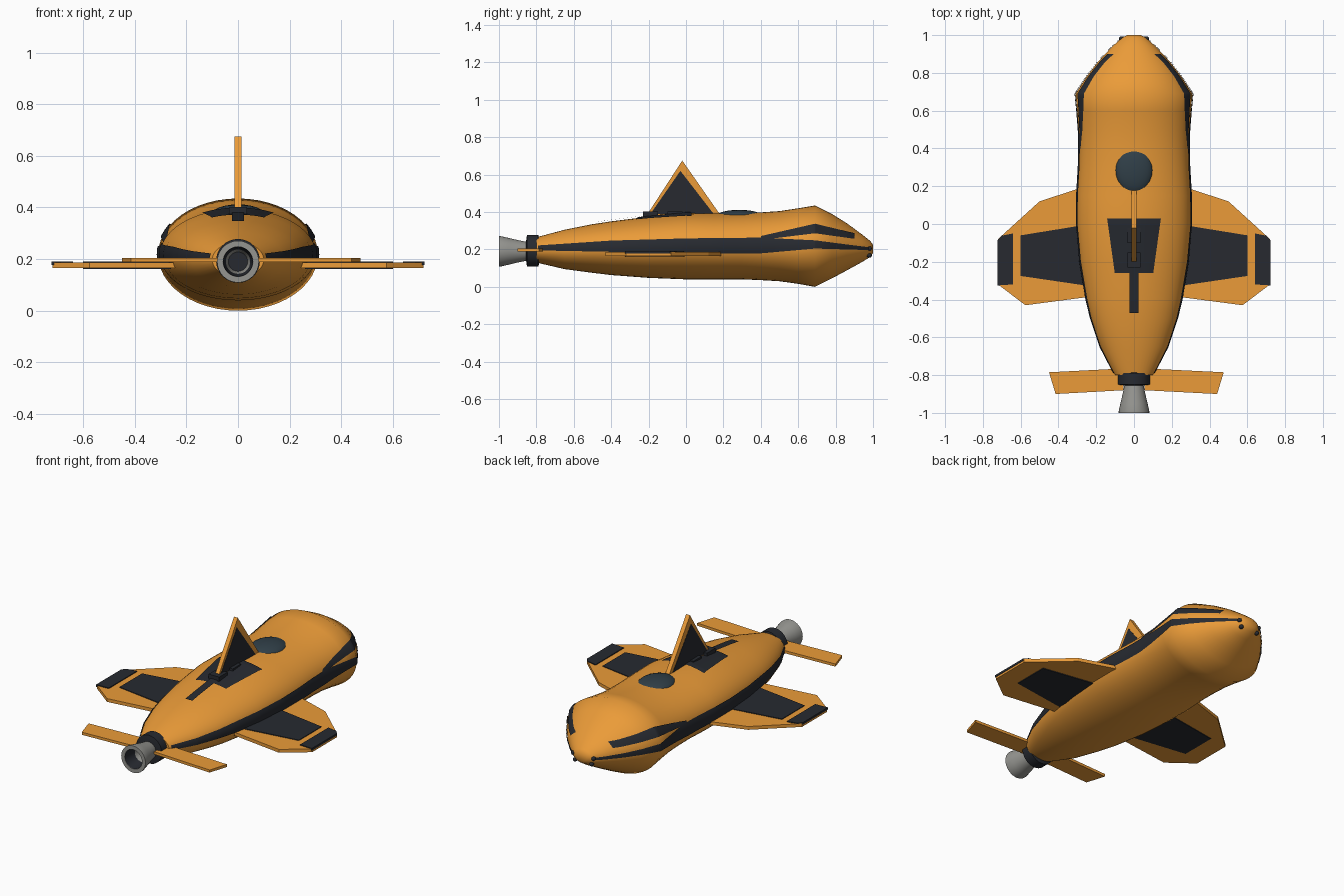
import bpy, bmesh
from math import sin, cos, asin, acos, pi, radians
from mathutils import Matrix

if "Cube" in bpy.data.objects:
    bpy.data.objects.remove(bpy.data.objects["Cube"])


def mat(name, rgb):
    m = bpy.data.materials.new(name)
    m.diffuse_color = (*rgb, 1)
    m.use_nodes = True
    m.node_tree.nodes["Principled BSDF"].inputs["Base Color"].default_value = m.diffuse_color
    return m


ORANGE = mat("orange", (0.83, 0.33, 0.04))
DARK = mat("charcoal", (0.02, 0.023, 0.03))
GLASS = mat("canopy_glass", (0.03, 0.05, 0.065))
STEEL = mat("nozzle_metal", (0.3, 0.3, 0.28))

# Hull stations: y, half width, bottom z, top z
HULL = [(-0.80, .10, .13, .265), (-0.65, .178, .095, .305), (-0.5, .228, .075, .335),
        (-0.4, .252, .063, .35), (-0.2, .285, .048, .375), (0, .302, .04, .395),
        (0.15, .302, .04, .392), (0.3, .293, .04, .394), (0.4, .291, .036, .398),
        (0.5, .293, .03, .405), (0.6, .301, .016, .42), (0.69, .31, 0, .435),
        (0.78, .252, .045, .39), (0.86, .19, .088, .34), (0.94, .115, .132, .281),
        (0.985, .065, .16, .245), (1.0, .035, .18, .225)]


def lerp_rows(rows, y):
    for a, b in zip(rows, rows[1:]):
        if y <= b[0] + 1e-9:
            t = (y - a[0]) / (b[0] - a[0])
            return [p + (q - p) * t for p, q in zip(a, b)]
    return list(rows[-1])


def section(y):
    _, w, lo, hi = lerp_rows(HULL, y)
    return w, (hi + lo) / 2, (hi - lo) / 2


def on_hull(y, a, off=0.0):
    w, zc, h = section(y)
    return ((w + off) * cos(a), y, zc + (h + off) * sin(a))


def make(name, bm, material, smooth=None, mirror=False):
    bmesh.ops.recalc_face_normals(bm, faces=bm.faces)
    me = bpy.data.meshes.new(name)
    bm.to_mesh(me)
    bm.free()
    ob = bpy.data.objects.new(name, me)
    bpy.context.collection.objects.link(ob)
    me.materials.append(material)
    if mirror:
        ob.modifiers.new("mirror", 'MIRROR').use_clip = False
    if smooth:
        bpy.ops.object.select_all(action='DESELECT')
        ob.select_set(True)
        bpy.context.view_layer.objects.active = ob
        bpy.ops.object.shade_smooth_by_angle(angle=radians(smooth))
    return ob


def loft(bm, rings, closed=True):
    vs = [[bm.verts.new(p) for p in r] for r in rings]
    n = len(vs[0])
    for r, s in zip(vs, vs[1:]):
        for i in range(n if closed else n - 1):
            j = (i + 1) % n
            bm.faces.new((r[i], r[j], s[j], s[i]))
    return vs


def decal(name, rows, to_angle, mirror, off=.005):
    """Thin panel hugging the hull; rows hold y and two edge positions."""
    y0, y1 = rows[0][0], rows[-1][0]
    ys = {round(y0 + (y1 - y0) * i / 24, 4) for i in range(25)}
    ys |= {s[0] for s in HULL + rows if y0 <= s[0] <= y1}
    lines = []
    for y in sorted(ys):
        _, p, q = lerp_rows(rows, y)
        a, b = to_angle(y, p), to_angle(y, q)
        lines.append([on_hull(y, a + (b - a) * i / 6, off) for i in range(7)])
    bm = bmesh.new()
    loft(bm, lines, closed=False)
    return make(name, bm, DARK, 45, mirror)


def by_z(y, z):
    _, zc, h = section(y)
    return asin(max(-1, min(1, (z - zc) / h)))


def by_x(y, x):
    return acos(max(-1, min(1, x / section(y)[0])))


def plate(name, pts, lo, hi, material, axis='z', mirror=False):
    bm = bmesh.new()
    put = (lambda p, h: (p[0], p[1], h)) if axis == 'z' else (lambda p, h: (h, p[0], p[1]))
    vs = loft(bm, [[put(p, lo) for p in pts], [put(p, hi) for p in pts]])
    bm.faces.new(vs[0])
    bm.faces.new(vs[1])
    return make(name, bm, material, mirror=mirror)


def lathe(name, profile, z, material, n=32):
    """Closed (y, radius) profile spun about the long axis."""
    bm = bmesh.new()
    loft(bm, [[(r * cos(2 * pi * i / n), y, z + r * sin(2 * pi * i / n))
               for i in range(n)] for y, r in profile + profile[:1]])
    bmesh.ops.remove_doubles(bm, verts=bm.verts, dist=1e-5)
    return make(name, bm, material, 35)


def ball(name, centre, radii, material, mirror=False):
    bm = bmesh.new()
    bmesh.ops.create_uvsphere(bm, u_segments=24, v_segments=12, radius=1,
                              matrix=Matrix.Translation(centre) @ Matrix.Diagonal((*radii, 1)))
    return make(name, bm, material, 40, mirror)


# Hull
bm = bmesh.new()
rings = loft(bm, [[on_hull(s[0], 2 * pi * i / 48) for i in range(48)] for s in HULL])
bm.faces.new(rings[0])
bm.faces.new(rings[-1])
make("hull", bm, ORANGE, 45)

# Dark side bands and upper nose stripes
decal("side_band", [(-.79, .195, .22), (-.4, .188, .246), (0, .18, .258), (.4, .18, .262),
                    (.69, .205, .248), (.985, .197, .21)], by_z, True)
decal("nose_stripe", [(.4, .25, .27), (.69, .285, .335), (.9, .255, .284)], by_z, True)

# Dark panels on the back
decal("back_panel", [(-.26, -.1, .1), (.03, -.14, .14)], by_x, False)
decal("spine_strip", [(-.47, -.022, .022), (-.2, -.022, .022)], by_x, False, .009)

# Canopy
ball("canopy", (0, .285, .375), (.1, .125, .037), GLASS)

# Dorsal fin with dark inlay and base mounts
plate("dorsal_fin", [(-.215, .375), (-.02, .675), (.19, .375)], -.013, .013, ORANGE, 'x')
plate("fin_inlay", [(-.19, .39), (-.03, .62), (.148, .39)], -.0145, .0145, DARK, 'x')
for i, y in enumerate((-.06, -.19)):
    plate(f"fin_mount_{i}", [(-.035, y - .04), (.035, y - .04), (.035, y + .04), (-.035, y + .04)],
          .36, .402, DARK)

# Wings with dark panels above and below
plate("wing", [(.22, .205), (.3, .185), (.5, .12), (.72, -.08), (.72, -.32), (.575, -.43),
               (.27, -.39), (.2, -.38)], .166, .186, ORANGE, mirror=True)
plate("wing_panel", [(.26, -.005), (.6, -.06), (.6, -.275), (.26, -.325)],
      .162, .19, DARK, mirror=True)
plate("wing_tip_panel", [(.64, -.05), (.7, -.062), (.722, -.085), (.722, -.325), (.64, -.32)],
      .178, .191, DARK, mirror=True)

# Tailplanes
for side, shift in ((1, .025), (-1, 0)):
    plate("tailplane_right" if side > 0 else "tailplane_left",
          [(side * .06, -.765), (side * (.45 + shift), -.785),
           (side * (.415 + shift), -.9), (side * .055, -.88)], .189, .205, ORANGE)

# Engine collar and hollow nozzle
lathe("engine_collar", [(-.78, .001), (-.78, .05), (-.79, .085), (-.85, .085), (-.855, .05),
                        (-.855, .001)], .193, DARK)
lathe("nozzle", [(-.84, .048), (-.9, .06), (-.95, .072), (-.99, .081), (-1, .081), (-1, .058),
                 (-.95, .055), (-.87, .035), (-.84, .03)], .19, STEEL)
lathe("nozzle_lining", [(-.998, .0575), (-.95, .053), (-.88, .04), (-.88, .001), (-.878, .001),
                        (-.878, .042), (-.95, .054), (-.998, .058)], .19, DARK)

# Nose thrusters
ball("nose_thruster_upper", (.068, .98, .205), (.012, .014, .012), DARK, True)
ball("nose_thruster_lower", (.055, .98, .168), (.012, .014, .012), DARK, True)
